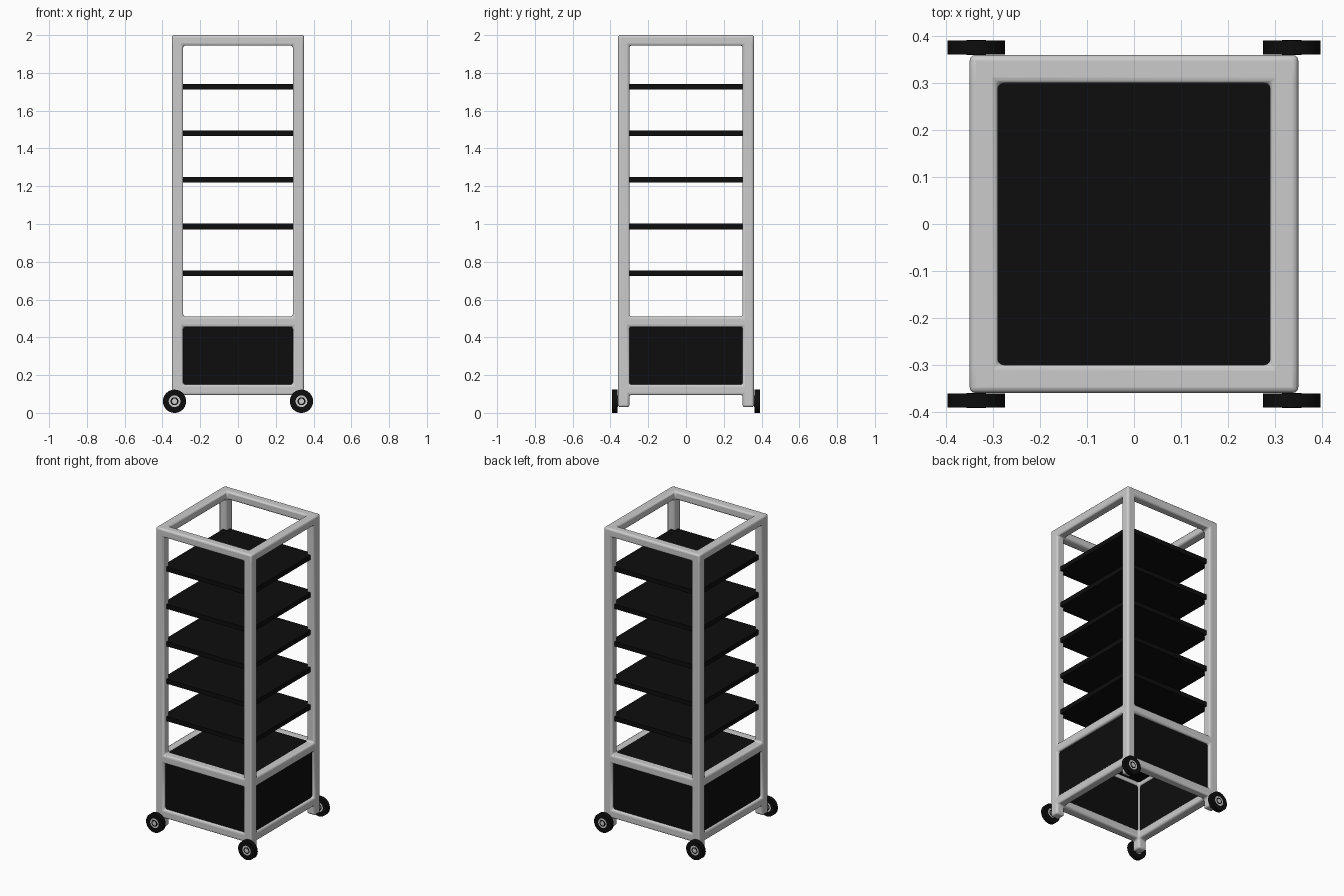
import bpy, bmesh, math
from mathutils import Matrix
from itertools import product

if "Cube" in bpy.data.objects:
    bpy.data.objects.remove(bpy.data.objects["Cube"])

black = bpy.data.materials.new("black")
black.diffuse_color = (0.004, 0.004, 0.004, 1)
black.use_nodes = True
black.node_tree.nodes["Principled BSDF"].inputs["Base Color"].default_value = black.diffuse_color


def finish(name, bm, mat=None, bevel=0, segments=3):
    bmesh.ops.recalc_face_normals(bm, faces=bm.faces)
    me = bpy.data.meshes.new(name)
    bm.to_mesh(me)
    bm.free()
    ob = bpy.data.objects.new(name, me)
    bpy.context.collection.objects.link(ob)
    if mat:
        me.materials.append(mat)
    if bevel:
        m = ob.modifiers.new("bevel", 'BEVEL')
        m.width, m.segments, m.limit_method = bevel, segments, 'ANGLE'
    bpy.ops.object.select_all(action='DESELECT')
    ob.select_set(True)
    bpy.context.view_layer.objects.active = ob
    bpy.ops.object.shade_smooth_by_angle(angle=math.radians(35))
    return ob


def box(name, center, size, mat):
    bm = bmesh.new()
    bmesh.ops.create_cube(bm, size=1, matrix=Matrix.Translation(center) @ Matrix.Diagonal((*size, 1)))
    return finish(name, bm, mat)


def disc(name, x, y, z, radius, width, mat=None):
    bm = bmesh.new()
    bmesh.ops.create_cone(bm, cap_ends=True, segments=40, radius1=radius, radius2=radius, depth=width,
                          matrix=Matrix.Translation((x, y, z)) @ Matrix.Rotation(math.pi / 2, 4, 'X'))
    return finish(name, bm, mat)


# Welded tube frame: skin around the filled cells of a coarse grid
xs = [-0.35, -0.29, 0.29, 0.35]
ys = [-0.36, -0.30, 0.30, 0.36]
zs = [0.03, 0.095, 0.15, 0.455, 0.51, 1.945, 2.0]
RAILS = (1, 3, 5)


def filled(i, j, k):
    if not (0 <= i < 3 and 0 <= j < 3 and 0 <= k < 6):
        return False
    corners = (i != 1) + (j != 1)
    return corners == 2 or (corners == 1 and k in RAILS)


bm = bmesh.new()
verts = {}


def vert(c):
    if c not in verts:
        verts[c] = bm.verts.new((xs[c[0]], ys[c[1]], zs[c[2]]))
    return verts[c]


for cell in product(range(3), range(3), range(6)):
    if not filled(*cell):
        continue
    for axis, side in product(range(3), (0, 1)):
        nb = list(cell)
        nb[axis] += 1 if side else -1
        if filled(*nb):
            continue
        u, v = [a for a in range(3) if a != axis]
        loop = []
        for du, dv in ((0, 0), (1, 0), (1, 1), (0, 1)):
            c = list(cell)
            c[axis] += side
            c[u] += du
            c[v] += dv
            loop.append(vert(tuple(c)))
        bm.faces.new(loop)
finish("tube_frame", bm, bevel=0.012)

# Five open shelves plus the lid of the lower cabinet
for n in range(6):
    box(f"shelf_{n}", (0, 0, 0.493 + 0.2468 * n), (0.64, 0.66, 0.03), black)

# Cabinet side panels, open underneath
for s, side in ((-1, "a"), (1, "b")):
    box(f"cabinet_panel_y_{side}", (0, s * 0.325, 0.3025), (0.64, 0.03, 0.355), black)
    box(f"cabinet_panel_x_{side}", (s * 0.315, 0, 0.3025), (0.03, 0.66, 0.355), black)

# Wheels bolted to the leg ends, with concentric hub rings
for sx, sy in product((-1, 1), (-1, 1)):
    x, y, z = sx * 0.336, sy * 0.376, 0.0615
    disc("wheel_tyre", x, y, z, 0.0615, 0.029, black)
    disc("wheel_hub_ring", x, y, z, 0.031, 0.030)
    disc("wheel_hub_groove", x, y, z, 0.021, 0.031, black)
    disc("wheel_axle_cap", x, y, z, 0.014, 0.032)
